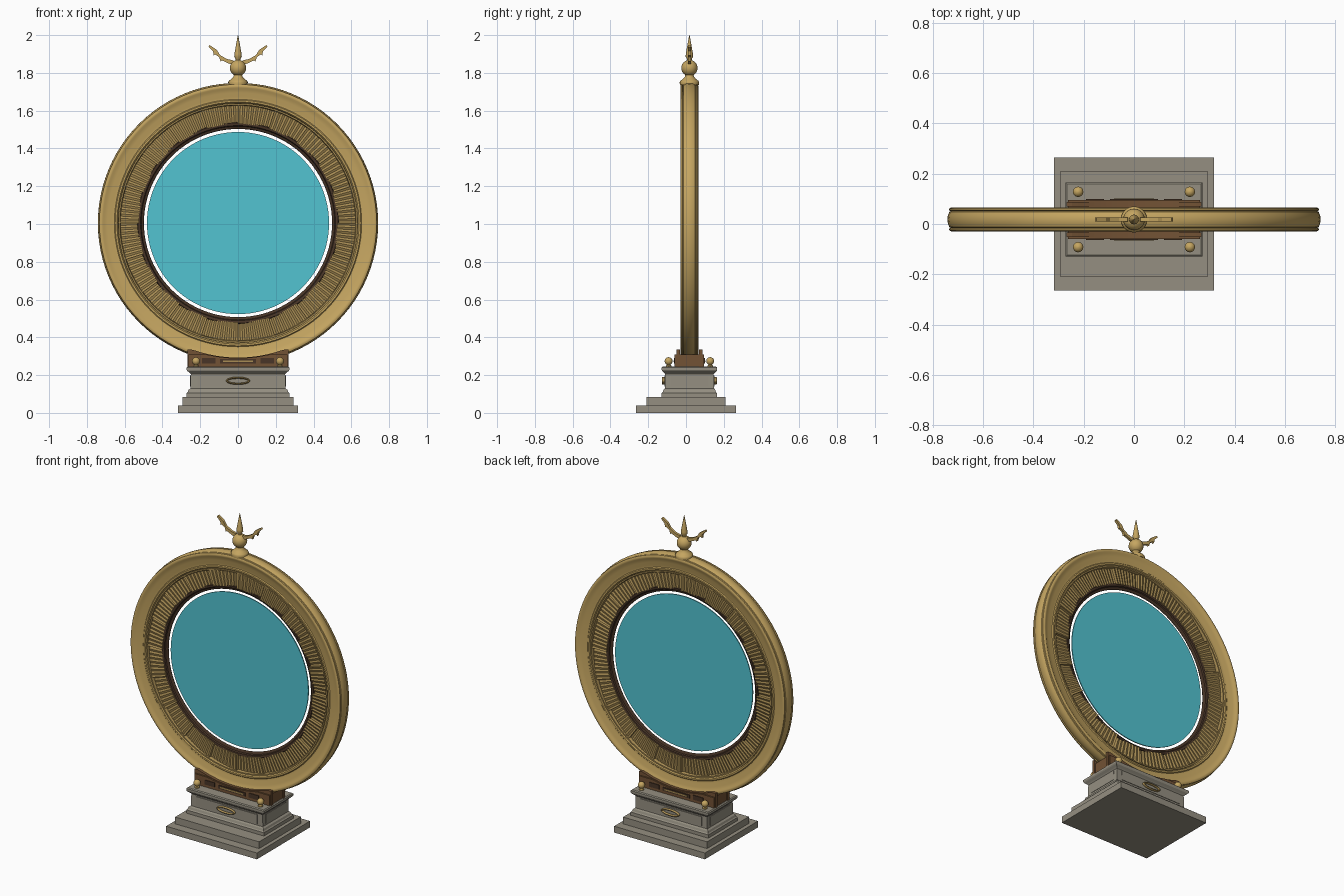
import bpy, bmesh
from math import sin, cos, pi, sqrt

cube = bpy.data.objects.get("Cube")
if cube:
    bpy.data.objects.remove(cube, do_unlink=True)

YC = 0.018          # depth centre of the upright parts
ZC = 1.005          # height of the ring centre


def material(name, rgb):
    m = bpy.data.materials.new(name)
    m.use_nodes = True
    m.diffuse_color = (*rgb, 1)
    bsdf = next(n for n in m.node_tree.nodes if n.type == 'BSDF_PRINCIPLED')
    bsdf.inputs["Base Color"].default_value = (*rgb, 1)
    return m


GOLD = material("gold", (0.56, 0.38, 0.12))
OLD_GOLD = material("aged gold", (0.40, 0.27, 0.09))
STONE = material("stone", (0.30, 0.275, 0.22))
WOOD = material("wood", (0.17, 0.085, 0.035))
DARK = material("dark wood", (0.065, 0.035, 0.02))
GLASS = material("turquoise glass", (0.085, 0.55, 0.64))


def make(name, verts, faces, mat, smooth=None):
    bm = bmesh.new()
    vs = [bm.verts.new(v) for v in verts]
    for f in faces:
        bm.faces.new([vs[i] for i in f])
    bmesh.ops.remove_doubles(bm, verts=bm.verts, dist=1e-5)
    bmesh.ops.recalc_face_normals(bm, faces=bm.faces)
    me = bpy.data.meshes.new(name)
    bm.to_mesh(me)
    bm.free()
    me.materials.append(mat)
    ob = bpy.data.objects.new(name, me)
    bpy.context.collection.objects.link(ob)
    if smooth:
        bpy.ops.object.select_all(action='DESELECT')
        ob.select_set(True)
        bpy.context.view_layer.objects.active = ob
        bpy.ops.object.shade_smooth_by_angle(angle=smooth)
    return ob


def loft(name, loops, mat, closed=False, smooth=None):
    """Join equal loops of points; capped at the ends unless closed."""
    n, m = len(loops[0]), len(loops)
    faces = []
    for i in range(m if closed else m - 1):
        a, b = i * n, (i + 1) % m * n
        faces += [(a + j, a + (j + 1) % n, b + (j + 1) % n, b + j) for j in range(n)]
    if not closed:
        faces += [tuple(range(n)), tuple(range((m - 1) * n, m * n))]
    return make(name, [p for lp in loops for p in lp], faces, mat, smooth)


def ring(name, profile, mat, steps=96):
    """Closed ring about the depth axis from (radius, half depth) points."""
    full = profile + [(r, -y) for r, y in reversed(profile) if y > 0]
    loops = [[(r * cos(t), YC + y, ZC + r * sin(t)) for r, y in full]
             for t in (2 * pi * i / steps for i in range(steps))]
    return loft(name, loops, mat, True, 0.6)


def turned(name, profile, mat, x=0, y=YC, steps=20):
    """Upright turned part from (radius, height) points."""
    loops = [[(x + r * cos(2 * pi * i / steps), y + r * sin(2 * pi * i / steps), z)
              for i in range(steps)] for r, z in profile]
    return loft(name, loops, mat, smooth=0.7)


def tiers(name, levels, mat, y=0):
    """Stack of rectangles given as (half width, half depth, height)."""
    return loft(name, [[(-a, y - b, z), (a, y - b, z), (a, y + b, z), (-a, y + b, z)]
                       for a, b, z in levels], mat)


def slab(name, outline, y0, y1, mat):
    """Outline in the front plane pushed through from y0 to y1."""
    return loft(name, [[(x, y, z) for x, z in outline] for y in (y0, y1)], mat)


def box(name, x0, x1, y0, y1, z0, z1, mat):
    return slab(name, [(x0, z0), (x1, z0), (x1, z1), (x0, z1)], y0, y1, mat)


def ball(r, z, n=9):
    return [(max(r * sin(pi * i / n), 0.001), z - r * cos(pi * i / n)) for i in range(n + 1)]


# Stone base
tiers("lower_step", [(.318, .265, 0), (.318, .265, .04)], STONE)
tiers("upper_step", [(.294, .209, .04), (.294, .209, .083)], STONE)
tiers("pedestal", [(.272, .147, .083), (.272, .147, .104), (.266, .141, .11),
                   (.262, .137, .122), (.252, .13, .13), (.25, .128, .205),
                   (.256, .134, .212), (.268, .145, .222), (.272, .147, .228),
                   (.272, .147, .24), (.266, .141, .245)], STONE, YC)

# Raised panels and oval medallions on the pedestal
for side, tag in ((-1, "front"), (1, "back")):
    yf = YC + side * .129
    box(tag + "_panel", -.215, .215, yf - .004, yf + .004, .14, .198, STONE)
    oval = []
    for i in range(32):
        t = 2 * pi * i / 32
        oval.append([((.058 + .006 * cos(a)) * cos(t), yf + side * .008 + .009 * sin(a),
                      .17 + (.016 + .005 * cos(a)) * sin(t))
                     for a in (2 * pi * j / 8 for j in range(8))])
    loft(tag + "_medallion", oval, OLD_GOLD, True, 0.8)
for side, tag in ((-1, "right"), (1, "left")):
    box(tag + "_panel", side * .25 - .004, side * .25 + .004,
        YC - .1, YC + .1, .14, .198, STONE)


# Wooden cradle with an arched top that follows the ring
def cradle_outline(half, radius, top):
    xs = [half * (i / 12 - 1) for i in range(25)]
    arch = [(x, min(top, ZC - sqrt(radius ** 2 - x * x))) for x in xs]
    return arch + [(half, .243), (-half, .243)]


slab("cradle", cradle_outline(.262, .715, .31), YC - .078, YC + .078, WOOD)
for side, tag in ((-1, "front"), (1, "back")):
    y = YC + side * .06
    slab(tag + "_cradle_plate", cradle_outline(.268, .712, .335), y - .009, y + .009, WOOD)
    y = YC + side * .078
    box(tag + "_cradle_panel", -.095, .095, y - .004, y + .004, .262, .284, DARK)
    box(tag + "_cradle_inlay", -.08, .08, y - .006, y + .006, .269, .277, OLD_GOLD)
    for s in (-1, 1):
        xs = sorted((s * .12, s * .19))
        box(tag + "_cradle_side_panel", *xs, y - .004, y + .004, .262, .29, DARK)
        # Knobs at the pedestal corners
        turned(tag + "_knob", [(.014, .243), (.014, .25), (.008, .256)] + ball(.021, .274)[1:],
               GOLD, s * .222, YC + side * .11, 16)

# Outer gold frame
ring("outer_frame", [(.742, 0), (.74, .016), (.734, .03), (.729, .033), (.735, .037),
                     (.734, .044), (.726, .048), (.716, .047), (.708, .041),
                     (.69, .039), (.668, .032), (.655, .031), (.65, .036),
                     (.641, .036), (.636, .03), (.632, .012), (.632, 0)], GOLD)
ring("fine_bead", [(.634, .02), (.634, .033), (.626, .033), (.622, .027),
                   (.622, .02)], OLD_GOLD)

# Band of twenty tilted, fluted blades on both faces
SEGMENTS, FLUTES = 20, 16
band = []
for s in range(SEGMENTS):
    for k in range(FLUTES + 1):
        t = 2 * pi * (s + k / FLUTES) / SEGMENTS
        groove = .004 * (k % 2)
        front = .014 + .018 * k / FLUTES - groove
        back = .032 - .018 * k / FLUTES - groove
        band.append([(r * cos(t), YC + y, ZC + r * sin(t))
                     for r, y in ((.525, -front), (.634, -front), (.634, back), (.525, back))])
loft("fluted_band", band, OLD_GOLD, True)

# Dark inner rim and floating glass disc
ring("inner_rim", [(.498, 0), (.502, .006), (.512, .01), (.516, .018),
                   (.53, .02), (.534, .012), (.534, 0)], DARK)
loft("glass_disc", [[(.482 * cos(2 * pi * i / 96), y, ZC + .482 * sin(2 * pi * i / 96))
                     for i in range(96)] for y in (YC - .003, YC + .003)], GLASS)

# Finial: turned foot, ball, spike and two barbed wings
turned("finial_foot", [(.05, 1.735), (.052, 1.75), (.048, 1.758), (.034, 1.768),
                       (.024, 1.78), (.022, 1.79)], GOLD)
turned("finial_ball", ball(.043, 1.826, 12), GOLD, steps=24)
turned("finial_spike", [(.012, 1.86), (.013, 1.875), (.02, 1.885), (.019, 1.9),
                        (.011, 1.945), (.001, 2.0)], GOLD, steps=12)
wing = [(.02, 1.845), (.045, 1.848), (.085, 1.866), (.092, 1.86), (.1, 1.884),
        (.122, 1.898), (.129, 1.892), (.132, 1.915), (.156, 1.938), (.15, 1.947),
        (.112, 1.922), (.095, 1.894), (.06, 1.874), (.025, 1.866)]
for s, tag in ((-1, "right"), (1, "left")):
    slab(tag + "_wing", [(s * x, z) for x, z in wing], YC - .008, YC + .008, GOLD)
